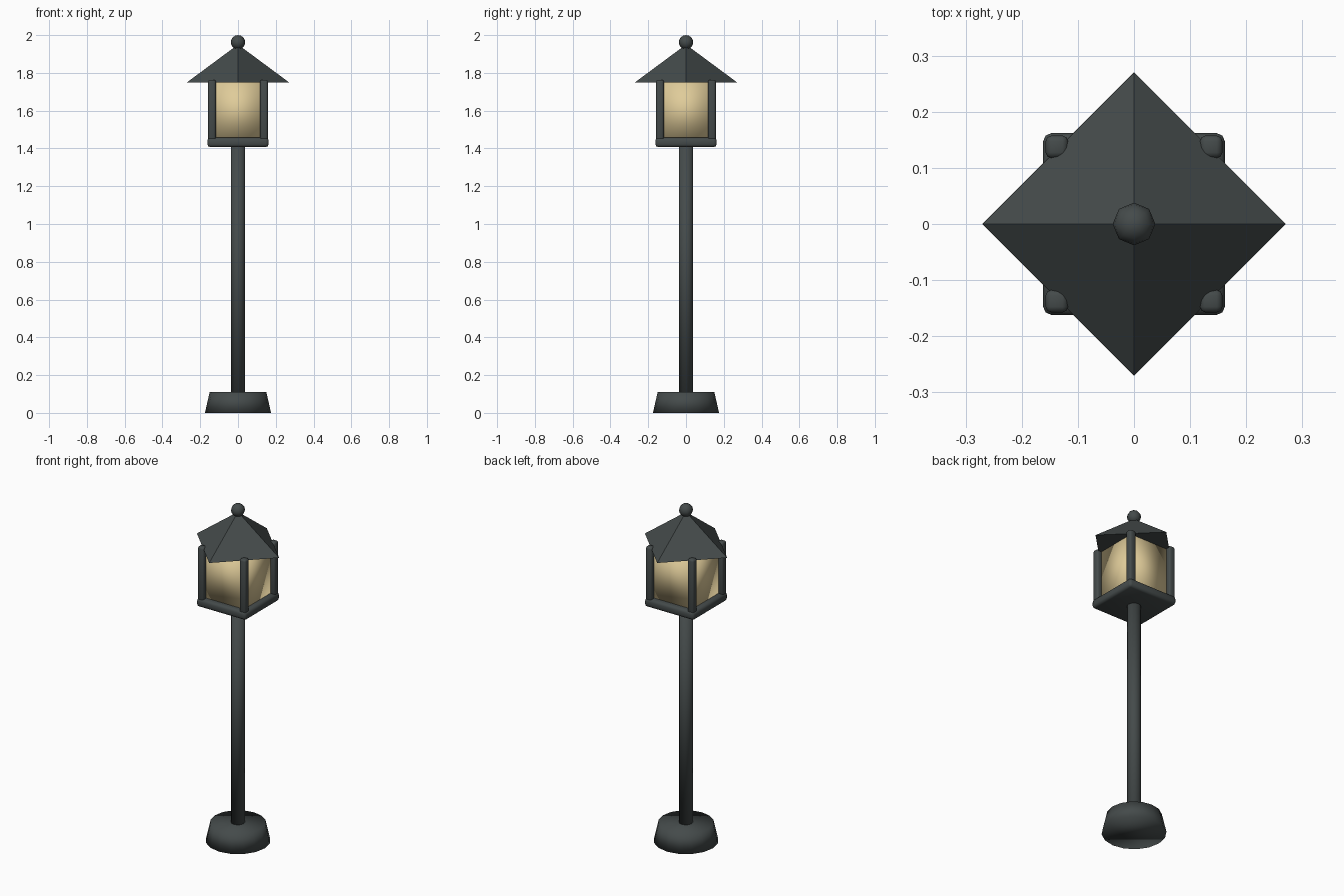
import bpy, math

if "Cube" in bpy.data.objects:
    bpy.data.objects.remove(bpy.data.objects["Cube"])

def material(name, rgb):
    m = bpy.data.materials.new(name)
    m.diffuse_color = (*rgb, 1)
    m.use_nodes = True
    m.node_tree.nodes["Principled BSDF"].inputs["Base Color"].default_value = m.diffuse_color
    return m

METAL = material("dark grey metal", (0.058, 0.069, 0.069))
GLASS = material("warm glass", (0.74, 0.6, 0.32))

def finish(name, mat, smooth=True):
    o = bpy.context.object
    o.name = name
    o.data.materials.append(mat)
    for p in o.data.polygons:
        p.use_smooth = smooth
    return o

def cone(name, r1, r2, z0, z1, sides, smooth=True, turn=0):
    bpy.ops.mesh.primitive_cone_add(vertices=sides, radius1=r1, radius2=r2, depth=z1 - z0,
                                    location=(0, 0, (z0 + z1) / 2), rotation=(0, 0, turn))
    return finish(name, METAL, smooth)

def box(name, mat, x, y, half, z0, z1, bevel=0):
    bpy.ops.mesh.primitive_cube_add(size=1, location=(x, y, (z0 + z1) / 2))
    o = bpy.context.object
    o.scale = (2 * half, 2 * half, z1 - z0)
    bpy.ops.object.transform_apply(location=False, rotation=False, scale=True)
    finish(name, mat)
    if bevel:
        b = o.modifiers.new("rounded edges", 'BEVEL')
        b.width = bevel
        b.segments = 2
    return o

# Foot and pole
cone("base", 0.175, 0.15, 0, 0.11, 16)
cone("pole", 0.038, 0.038, 0.1, 1.42, 12)

# Lantern floor, glass body and corner posts
box("lantern_floor", METAL, 0, 0, 0.162, 1.407, 1.457, 0.015)
box("lantern_glass", GLASS, 0, 0, 0.13, 1.45, 1.75)
for sx, xn in ((-1, "left"), (1, "right")):
    for sy, yn in ((-1, "front"), (1, "back")):
        box(f"{yn}_{xn}_post", METAL, sx * 0.1375, sy * 0.1375, 0.02, 1.44, 1.763, 0.01)

# Four-sided roof with corners on the axes, and its ball finial
cone("roof", 0.27, 0, 1.75, 1.95, 4, smooth=False)
bpy.ops.mesh.primitive_uv_sphere_add(segments=8, ring_count=8, radius=0.038, location=(0, 0, 1.962))
finish("finial", METAL)
